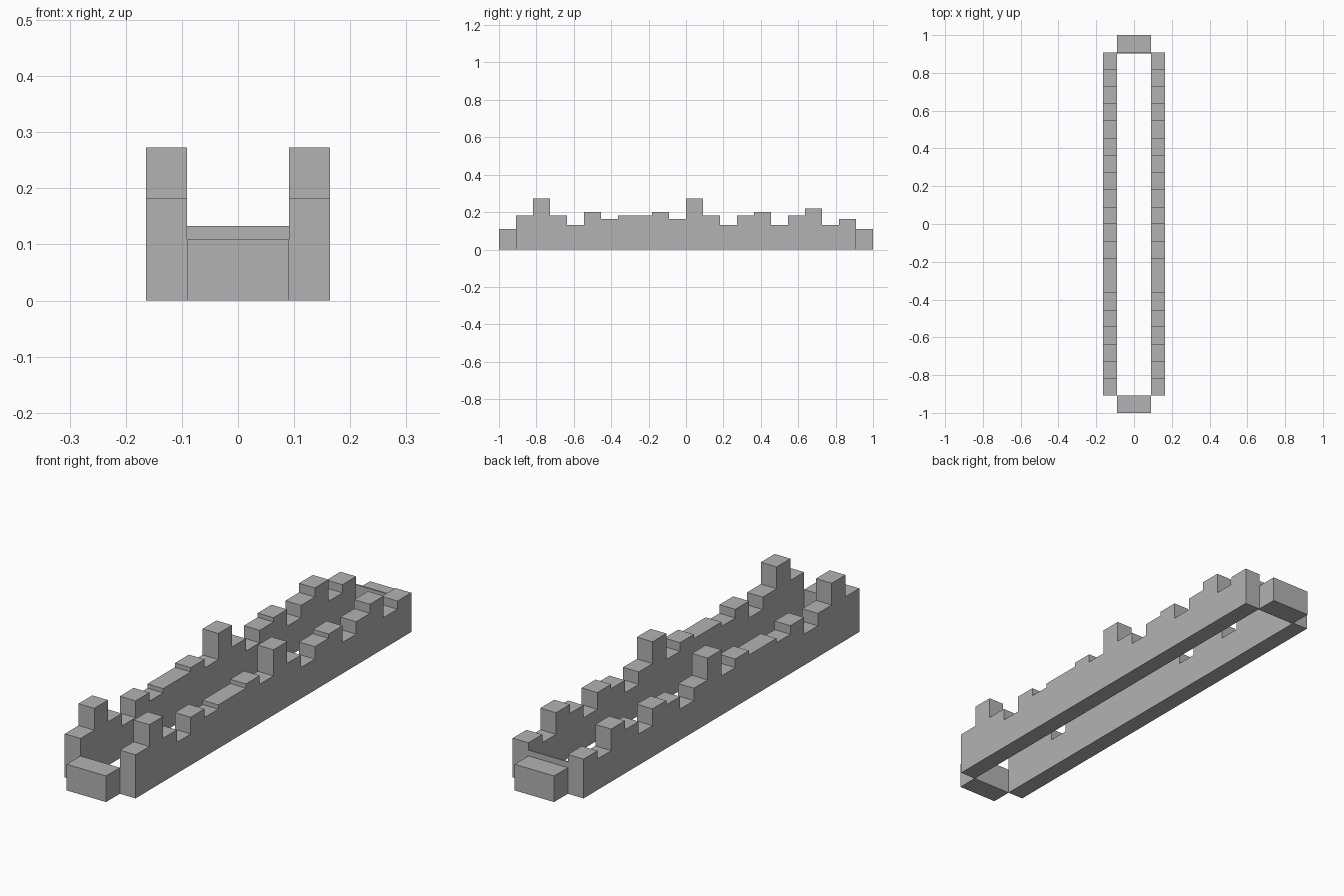
import bpy
import bmesh

if "Cube" in bpy.data.objects:
    bpy.data.objects.remove(bpy.data.objects["Cube"])

U = 2 / 22                 # one battlement step along the length
INNER, OUTER = U, 1.8 * U  # x range of each side wall
HALF = 10 * U              # half length of the walls

grey = bpy.data.materials.new("stone grey")
grey.diffuse_color = (0.45, 0.45, 0.45, 1)
grey.use_nodes = True
grey.node_tree.nodes["Principled BSDF"].inputs["Base Color"].default_value = grey.diffuse_color


def add_object(name, bm):
    bmesh.ops.recalc_face_normals(bm, faces=bm.faces)
    mesh = bpy.data.meshes.new(name)
    bm.to_mesh(mesh)
    bm.free()
    mesh.materials.append(grey)
    obj = bpy.data.objects.new(name, mesh)
    bpy.context.collection.objects.link(obj)
    return obj


def box(name, x0, x1, y0, y1, z0, z1):
    bm = bmesh.new()
    bmesh.ops.create_cube(bm, size=1)
    for v in bm.verts:
        v.co = (x1 if v.co.x > 0 else x0,
                y1 if v.co.y > 0 else y0,
                z1 if v.co.z > 0 else z0)
    return add_object(name, bm)


# Side walls: stepped skyline, front to back, as (steps, height)
skyline = [(1, .182), (1, .273), (1, .182), (1, .13), (1, .2), (1, .164),
           (2, .182), (1, .2), (1, .164), (1, .273), (1, .182), (1, .13),
           (1, .182), (1, .2), (1, .13), (1, .182), (1, .22), (1, .13),
           (1, .164)]
profile = [(-HALF, 0)]
y = -HALF
for steps, height in skyline:
    profile += [(y, height), (y + steps * U, height)]
    y += steps * U
profile.append((HALF, 0))

bm = bmesh.new()
face = bm.faces.new([bm.verts.new((INNER, py, pz)) for py, pz in profile])
sweep = bmesh.ops.extrude_face_region(bm, geom=[face], use_keep_orig=True)
moved = [g for g in sweep["geom"] if isinstance(g, bmesh.types.BMVert)]
bmesh.ops.translate(bm, verts=moved, vec=(OUTER - INNER, 0, 0))
walls = add_object("side_walls", bm)
walls.modifiers.new("mirror", 'MIRROR').use_clip = False

# End blocks between the walls
box("front_block", -INNER, INNER, -1, -HALF, 0, .109)
box("back_block", -INNER, INNER, HALF, 1, 0, .109)

# Thin plate standing just inside the back block
box("back_plate", -INNER, INNER, HALF - .006, HALF, 0, .133)
